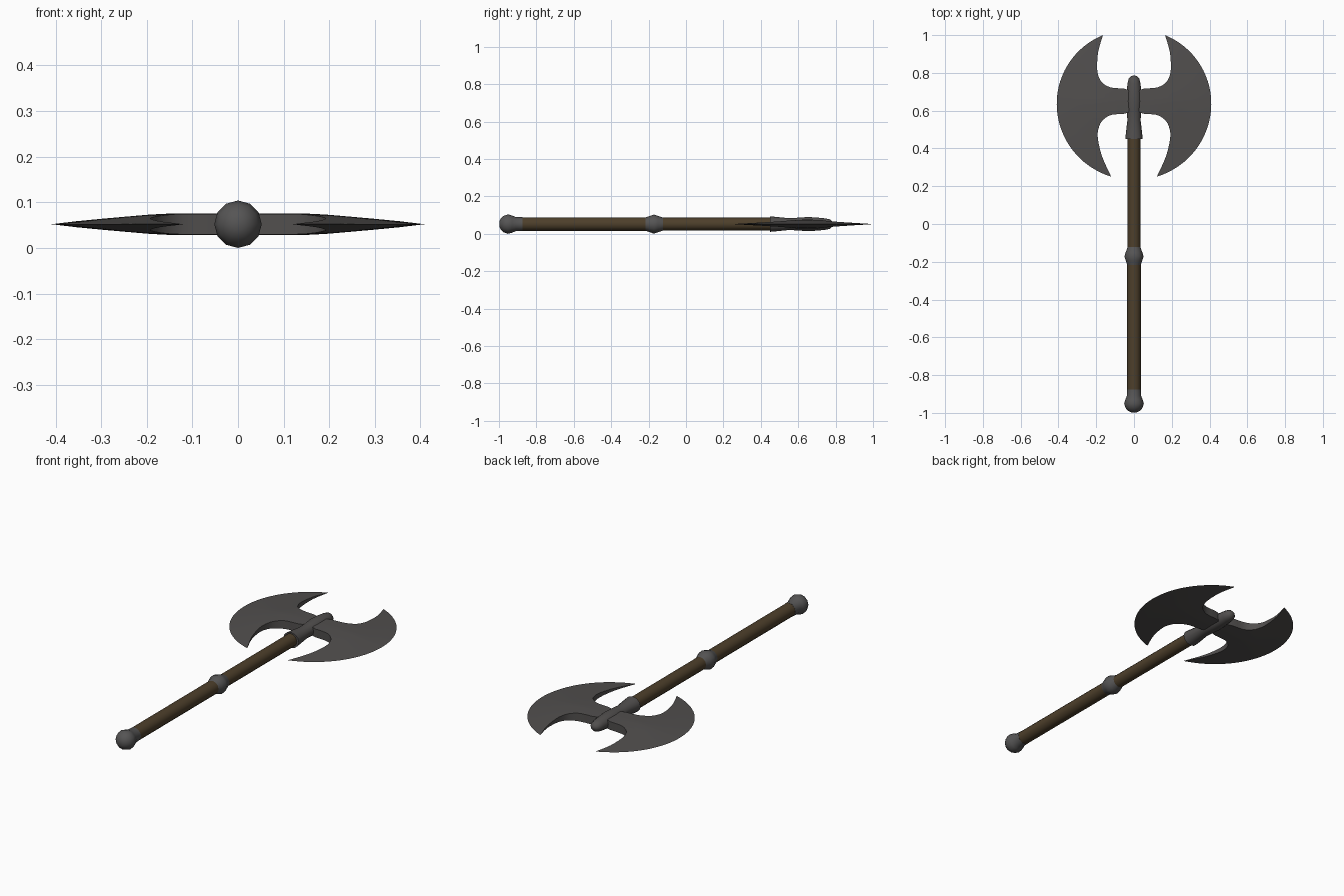
import bpy, bmesh, math

if "Cube" in bpy.data.objects:
    bpy.data.objects.remove(bpy.data.objects["Cube"])

CZ = 0.052  # height of the axe's centre line


def mat(name, rgb):
    m = bpy.data.materials.new(name)
    m.diffuse_color = (*rgb, 1)
    m.use_nodes = True
    m.node_tree.nodes["Principled BSDF"].inputs["Base Color"].default_value = m.diffuse_color
    return m


steel = mat("dark steel", (0.083, 0.078, 0.076))
iron = mat("iron fittings", (0.092, 0.090, 0.090))
wood = mat("brown wood", (0.075, 0.050, 0.024))


def finish(name, bm, material, angle):
    bmesh.ops.remove_doubles(bm, verts=bm.verts, dist=1e-4)
    bmesh.ops.recalc_face_normals(bm, faces=bm.faces)
    me = bpy.data.meshes.new(name)
    bm.to_mesh(me)
    bm.free()
    ob = bpy.data.objects.new(name, me)
    bpy.context.collection.objects.link(ob)
    me.materials.append(material)
    bpy.ops.object.select_all(action='DESELECT')
    ob.select_set(True)
    bpy.context.view_layer.objects.active = ob
    bpy.ops.object.shade_smooth_by_angle(angle=math.radians(angle))
    return ob


def lathe(name, profile, material, zscale=1.0, sides=12):
    """Turn (y, radius) points about the handle axis."""
    bm = bmesh.new()
    rings = []
    for y, r in profile:
        rings.append([bm.verts.new((r * math.cos(2 * math.pi * k / sides), y,
                                    CZ + zscale * r * math.sin(2 * math.pi * k / sides)))
                      for k in range(sides)])
    for a, b in zip(rings, rings[1:]):
        for k in range(sides):
            j = (k + 1) % sides
            bm.faces.new((a[k], a[j], b[j], b[k]))
    bm.faces.new(rings[0])
    bm.faces.new(rings[-1])
    return finish(name, bm, material, 40)


# Handle
lathe("lower_handle", [(-0.95, 0.036), (-0.17, 0.036)], wood)
lathe("upper_handle", [(-0.17, 0.034), (0.50, 0.034)], wood)

# Pommel with short collar, and grip ring
lathe("pommel", [(-0.998, 0.014), (-0.99, 0.030), (-0.975, 0.044), (-0.952, 0.052),
                 (-0.93, 0.046), (-0.91, 0.038), (-0.875, 0.0368)], iron)
lathe("grip_ring", [(-0.222, 0.034), (-0.195, 0.043), (-0.172, 0.051),
                    (-0.15, 0.044), (-0.122, 0.034)], iron)

# Head socket with bulged middle and rounded end
lathe("head_socket", [(0.45, 0.046), (0.48, 0.043), (0.55, 0.035), (0.60, 0.038),
                      (0.65, 0.042), (0.70, 0.039), (0.745, 0.034), (0.77, 0.028),
                      (0.782, 0.016), (0.786, 0.004)], steel, 0.9)

# Twin blades: rows run from the inner outline (x, y) to an angle on the cutting edge
ROWS = [(.164, 1.0, 68), (.190, .91, 56), (.195, .82, 42), (.185, .775, 32),
        (.165, .745, 24), (.12, .722, 15), (.03, .71, 8), (.03, .65, 2),
        (.03, .59, -6), (.12, .578, -13), (.165, .55, -22), (.185, .515, -31),
        (.192, .46, -42), (.17, .36, -57), (.121, .251, -75)]
CX, CY = 0.018, 0.637


def spline(p, steps=3):
    out = []
    for i in range(len(p) - 1):
        a, b, c, d = p[max(i - 1, 0)], p[i], p[i + 1], p[min(i + 2, len(p) - 1)]
        for s in range(steps):
            t = s / steps
            out.append(tuple(0.5 * (2 * b[k] + (c[k] - a[k]) * t
                             + (2 * a[k] - 5 * b[k] + 4 * c[k] - d[k]) * t * t
                             + (3 * b[k] - a[k] - 3 * c[k] + d[k]) * t ** 3)
                             for k in range(3)))
    return out + [p[-1]]


def edge_radius(deg):
    return 0.391 + 0.009 * max(0, -deg / 75) ** 2


def half_thickness(x, y):
    deg = math.degrees(math.atan2(y - CY, x - CX))
    d = max(0, edge_radius(deg) - math.hypot(x - CX, y - CY))
    return 0.024 * min(1, d / 0.25) ** 0.85 * (1 - 0.4 * min(1, abs(y - 0.65) / 0.36))


bm = bmesh.new()
N = 7
grid = []
for x, y, deg in spline(ROWS):
    r, a = edge_radius(deg), math.radians(deg)
    ex, ey = CX + r * math.cos(a), CY + r * math.sin(a)
    row = []
    for k in range(N + 1):
        t = k / N
        px, py = x + (ex - x) * t, y + (ey - y) * t
        h = half_thickness(px, py) if k < N else 0
        row.append([bm.verts.new((px, py, CZ + s * h)) for s in (1, -1)])
    grid.append(row)
for a, b in zip(grid, grid[1:]):
    for k in range(N):
        for s in (0, 1):
            bm.faces.new((a[k][s], a[k + 1][s], b[k + 1][s], b[k][s]))
    bm.faces.new((a[0][0], b[0][0], b[0][1], a[0][1]))
blade = finish("twin_blades", bm, steel, 35)
blade.modifiers.new("mirror", 'MIRROR').use_mirror_merge = False
